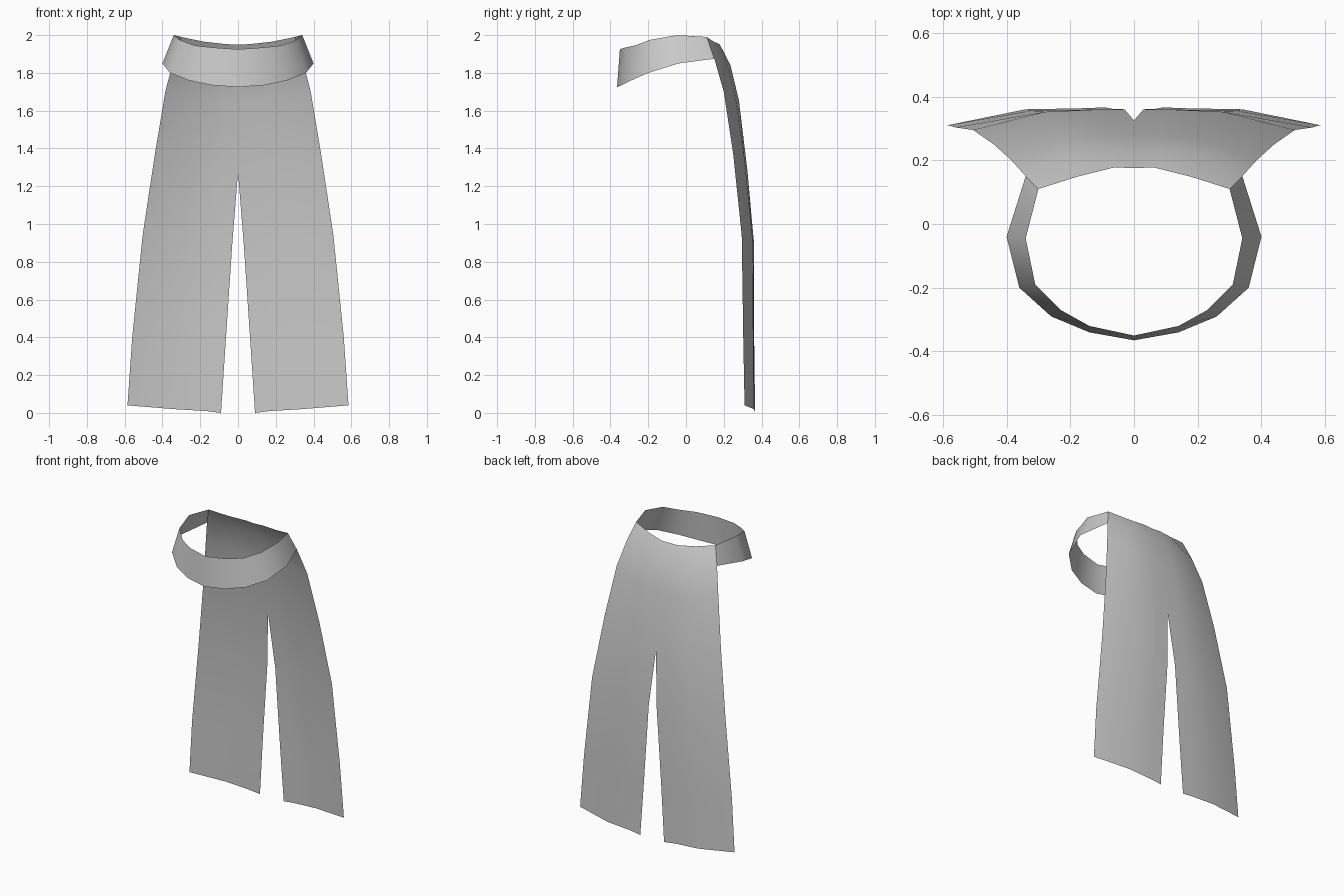
import bpy
import math

cube = bpy.data.objects.get("Cube")
if cube:
    bpy.data.objects.remove(cube, do_unlink=True)

grey = bpy.data.materials.new("grey_cloth")
grey.use_nodes = True
colour = (0.6, 0.6, 0.6, 1)
grey.diffuse_color = colour
bsdf = next(n for n in grey.node_tree.nodes if n.type == "BSDF_PRINCIPLED")
bsdf.inputs["Base Color"].default_value = colour


def cloth_sheet(name, rows):
    """Skin a grid of points as thin cloth and mirror it across x."""
    width = len(rows[0])
    verts = [p for row in rows for p in row]
    faces = []
    for r in range(len(rows) - 1):
        for c in range(width - 1):
            a = r * width + c
            faces.append((a, a + width, a + width + 1, a + 1))
    mesh = bpy.data.meshes.new(name)
    mesh.from_pydata(verts, [], faces)
    mesh.materials.append(grey)
    obj = bpy.data.objects.new(name, mesh)
    bpy.context.collection.objects.link(obj)
    bpy.ops.object.select_all(action="DESELECT")
    obj.select_set(True)
    bpy.context.view_layer.objects.active = obj
    bpy.ops.object.shade_smooth_by_angle(angle=math.radians(40))
    mirror = obj.modifiers.new("mirror", "MIRROR")
    mirror.use_clip = True
    mirror.merge_threshold = 0.001
    return obj


# Collar band: upper and lower rims from the front centre round to the shoulder
upper_rim = [(0, -.35, 1.925), (.14, -.32, 1.935), (.23, -.27, 1.945),
             (.31, -.19, 1.975), (.34, -.045, 2.0), (.30, .11, 1.99)]
lower_rim = [(0, -.365, 1.725), (.14, -.34, 1.735), (.26, -.29, 1.76),
             (.36, -.20, 1.80), (.40, -.04, 1.85), (.34, .15, 1.875)]
cloth_sheet("collar", [upper_rim, lower_rim])

# Cape: each row runs from the side edge through the middle to the centre slit
cape_rows = [
    [(.30, .11, 1.99), (.18, .148, 1.965), (.06, .178, 1.952), (0, .175, 1.95)],
    [(.34, .15, 1.875), (.21, .212, 1.86), (.07, .235, 1.842), (0, .235, 1.84)],
    [(.385, .20, 1.70), (.23, .262, 1.675), (.08, .28, 1.655), (0, .28, 1.65)],
    [(.44, .25, 1.37), (.25, .312, 1.32), (.09, .325, 1.285), (0, .325, 1.275)],
    [(.505, .295, .94), (.28, .352, .92), (.12, .359, .905), (.03, .36, .90)],
    [(.56, .303, .40), (.32, .356, .39), (.15, .36, .38), (.065, .361, .38)],
    [(.585, .31, .04), (.34, .36, .02), (.17, .363, .01), (.09, .366, 0)],
]
cloth_sheet("cape", [row[::-1] for row in cape_rows])
